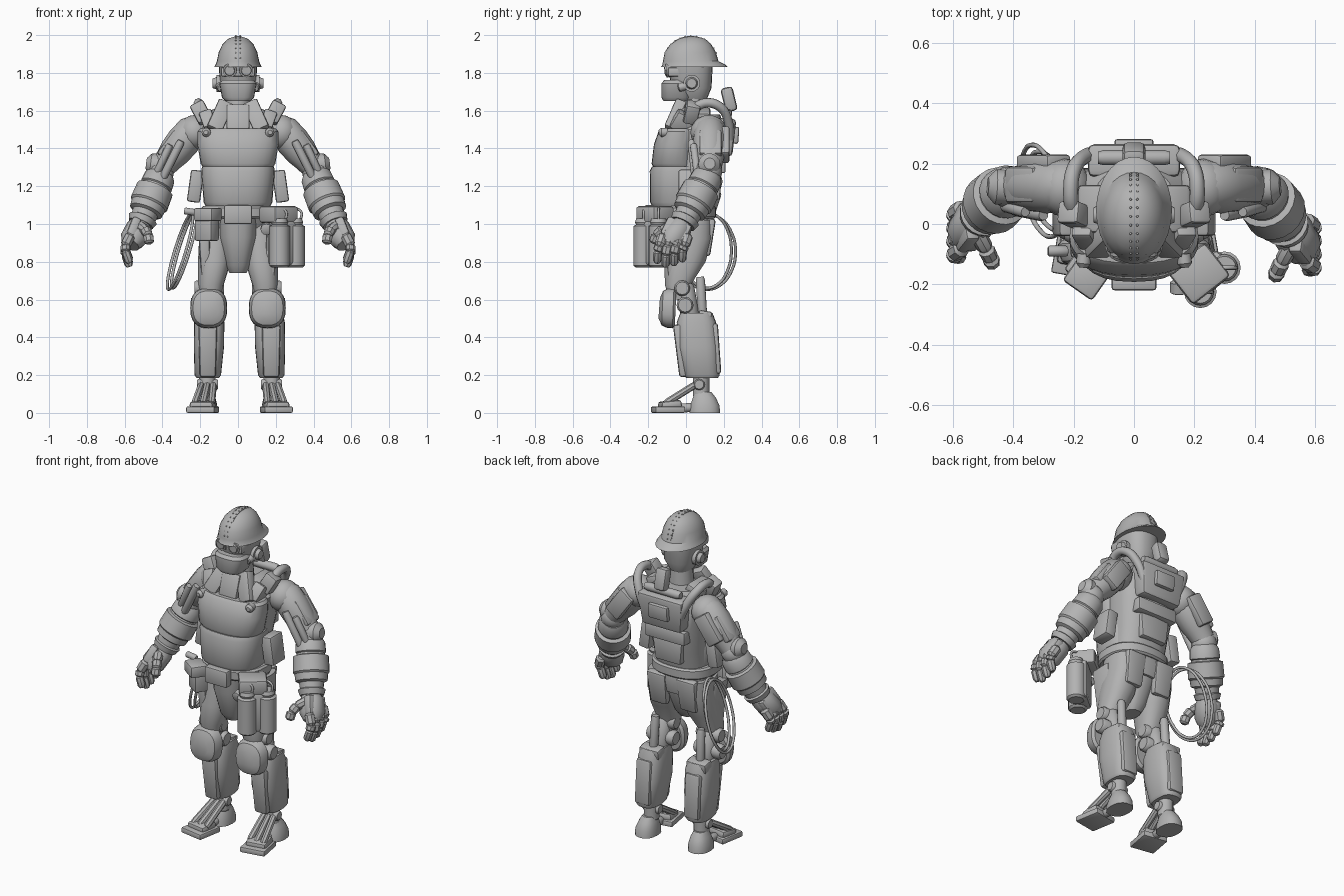
import bpy, bmesh, math
from mathutils import Vector, Matrix, Euler

grey = bpy.data.materials.new("plain grey")
grey.diffuse_color = (0.45, 0.45, 0.45, 1)


def finish(name, bm):
    bmesh.ops.recalc_face_normals(bm, faces=bm.faces)
    me = bpy.data.meshes.new(name)
    bm.to_mesh(me)
    bm.free()
    me.shade_smooth()
    me.set_sharp_from_angle(angle=math.radians(35))
    me.materials.append(grey)
    ob = bpy.data.objects.new(name, me)
    bpy.context.collection.objects.link(ob)
    return ob


def skin(name, rings):
    """Bridge equal-length rings of points and cap both ends."""
    bm = bmesh.new()
    vs = [[bm.verts.new(p) for p in r] for r in rings]
    n = len(vs[0])
    for a, b in zip(vs, vs[1:]):
        for i in range(n):
            bm.faces.new((a[i], a[(i + 1) % n], b[(i + 1) % n], b[i]))
    bm.faces.new(vs[0])
    bm.faces.new(vs[-1][::-1])
    return finish(name, bm)


def superellipse(i, n, power):
    c, s = math.cos(math.tau * i / n), math.sin(math.tau * i / n)
    return math.copysign(abs(c) ** (2 / power), c), math.copysign(abs(s) ** (2 / power), s)


def loft(name, rings, power=2.0, n=24):
    """Stack of horizontal superellipses: (x, y, z, half width, half depth)."""
    unit = [superellipse(i, n, power) for i in range(n)]
    return skin(name, [[(r[0] + r[3] * c, r[1] + r[4] * s, r[2]) for c, s in unit] for r in rings])


def lathe(name, a, b, profile, n=16):
    """Turned part along a -> b, profile of (fraction, radius)."""
    a, b = Vector(a), Vector(b)
    q = (b - a).to_track_quat('Z', 'Y')
    return skin(name, [[a.lerp(b, t) + q @ Vector((r * math.cos(math.tau * i / n),
                r * math.sin(math.tau * i / n), 0)) for i in range(n)] for t, r in profile])


def rod(name, a, b, r, n=12):
    return lathe(name, a, b, [(0, r * .8), (.08, r), (.92, r), (1, r * .8)], n)


def box(name, loc, size, rot=(0, 0, 0), bevel=0.01, taper=1.0):
    bm = bmesh.new()
    bmesh.ops.create_cube(bm, size=1)
    for v in bm.verts:
        k = taper if v.co.z < 0 else 1
        v.co = Vector((v.co.x * size[0] * k, v.co.y * size[1] * k, v.co.z * size[2]))
    bmesh.ops.bevel(bm, geom=bm.edges[:], offset=bevel, segments=2, affect='EDGES', profile=.5)
    e = Euler([math.radians(d) for d in rot])
    bm.transform(Matrix.Translation(loc) @ e.to_matrix().to_4x4())
    return finish(name, bm)


def ball(name, loc, r, scale=(1, 1, 1)):
    bm = bmesh.new()
    bmesh.ops.create_uvsphere(bm, u_segments=16, v_segments=10, radius=r)
    bm.transform(Matrix.Translation(loc) @ Matrix.Diagonal((*scale, 1)))
    return finish(name, bm)


def hose(name, pts, r, closed=False):
    cu = bpy.data.curves.new(name, 'CURVE')
    cu.dimensions = '3D'
    cu.bevel_depth, cu.bevel_resolution, cu.resolution_u = r, 2, 6
    cu.use_fill_caps = True
    sp = cu.splines.new('BEZIER')
    sp.bezier_points.add(len(pts) - 1)
    for b, p in zip(sp.bezier_points, pts):
        b.co = p
        b.handle_left_type = b.handle_right_type = 'AUTO'
    sp.use_cyclic_u = closed
    cu.materials.append(grey)
    ob = bpy.data.objects.new(name, cu)
    bpy.context.collection.objects.link(ob)


# helmet with brim, centre ridge and rivets
loft("helmet", [(0, .045, 1.83, .126, .178), (0, .043, 1.842, .12, .168), (0, .025, 1.862, .112, .147),
                (0, .022, 1.91, .102, .135), (0, .025, 1.95, .083, .11), (0, .03, 1.98, .053, .072),
                (0, .03, 1.992, .02, .03)], n=28)
ridge = []
for i in range(15):
    t = math.radians(8 + 164 * i / 14)
    y, z = .025 - .143 * math.cos(t), 1.86 + .136 * math.sin(t)
    ridge.append([(x, y + k * (.025 - y), z - k * .12) for x, k in ((-.017, 0), (.017, 0), (.017, .14), (-.017, .14))])
    for s in (-1, 1):
        ball("rivet", (s * .011, y, z), .004)
skin("helmet_ridge", ridge)

# head, mask and goggles
loft("head", [(0, .03, 1.66, .06, .08), (0, .03, 1.72, .095, .105), (0, .02, 1.85, .102, .122)], 2.5)
loft("mask", [(0, -.05, 1.652, .068, .07), (0, -.05, 1.67, .085, .08), (0, -.05, 1.745, .098, .08),
              (0, -.05, 1.762, .085, .065)], 2.8)
box("goggle_band", (0, -.045, 1.805), (.18, .1, .05))
loft("neck", [(0, .04, 1.5, .08, .075), (0, .04, 1.6, .065, .07), (0, .04, 1.7, .06, .06)], n=16)

# torso: core, chest and belly armour
loft("torso_core", [(0, .0, 1.07, .16, .14), (0, .03, 1.2, .165, .14), (0, .05, 1.35, .185, .15),
                    (0, .07, 1.5, .2, .14), (0, .08, 1.58, .13, .1)], 2.6)
loft("chest_plate", [(0, -.055, 1.305, .188, .12), (0, -.06, 1.32, .198, .122), (0, -.052, 1.42, .215, .118),
                     (0, -.04, 1.49, .214, .106), (0, -.035, 1.505, .2, .095)], 2.4, 28)
loft("belly_plate", [(0, -.035, 1.095, .172, .145), (0, -.04, 1.115, .182, .15), (0, -.037, 1.28, .195, .155),
                     (0, -.035, 1.305, .19, .145)], 2.5, 28)
box("throat_plate", (0, -.06, 1.56), (.12, .06, .14), (-18, 0, 0))

# back pack
box("back_plate", (0, .205, 1.46), (.31, .11, .2), (-4, 0, 0), .02, .85)
box("back_panel", (0, .262, 1.47), (.13, .035, .09), (-4, 0, 0))
box("lower_back_plate", (0, .175, 1.31), (.27, .07, .08))
box("spine_plate", (0, .155, 1.2), (.2, .06, .14), taper=.85)
box("antenna", (0, .228, 1.66), (.075, .065, .13), (14, 0, 0), .018)
rod("pack_bar", (-.12, .22, 1.585), (.12, .22, 1.585), .025)

# belt, buckle and groin guard
loft("belt", [(0, -.01, 1.03, .185, .16), (0, -.01, 1.04, .195, .17), (0, -.01, 1.085, .195, .17),
              (0, -.01, 1.095, .185, .16)], 2.4, 28)
box("buckle", (0, -.195, 1.05), (.15, .05, .1))
loft("groin_guard", [(0, -.03, .74, .045, .06), (0, -.03, .78, .065, .09), (0, -.02, .93, .1, .14),
                     (0, -.02, 1.04, .105, .15)], 2.6)
loft("hips", [(0, .03, .92, .14, .1), (0, .02, 1.0, .18, .13), (0, 0, 1.05, .18, .14)], 2.4)

# right side canisters and pouches
box("canister_pouch", (.215, -.165, 1.05), (.16, .14, .09), (0, 0, 38), .015)
box("canister_mount", (.245, -.17, .9), (.16, .1, .24), (0, 0, 40), .02)
for x, y, z in ((.22, -.225, .9), (.3, -.145, .9)):
    lathe("canister", (x, y, z - .13), (x, y, z + .13),
          [(0, .042), (.04, .054), (.84, .054), (.87, .04), (.92, .045), (1, .038)])
    hose("canister_handle", [(x - .03, y, z + .11), (x - .03, y, z + .17), (x + .03, y, z + .17),
                             (x + .03, y, z + .11)], .007)
rod("side_gauge", (.15, -.19, .98), (.15, -.23, .97), .03)

# left side pouches and coiled cable
box("left_pouch", (-.16, -.18, 1.05), (.12, .1, .07), (0, 0, -35), .012)
box("left_pouch_body", (-.165, -.15, .98), (.11, .08, .14), (0, 0, -35), .012)
rod("left_peg", (-.22, -.09, 1.06), (-.285, -.09, 1.07), .018)
for k in (0, .022):
    hose("cable_loop", [(-.285 + .06 * math.cos(a) - .03 * math.sin(a) - k, .11 + (.13 + k) * math.sin(a),
                         .86 + .2 * math.cos(a) - k * .3) for a in [math.tau * i / 12 for i in range(12)]],
         .008, True)

for s in (-1, 1):
    def P(x, y, z):
        return (s * x, y, z)

    # the left hand sits a little further back, both lower legs a little to the right
    def H(x, y, z):
        return (s * x, y + (-.012 if s > 0 else .03), z)

    def Q(x, y, z):
        return (s * x + .008, y, z)

    def mbox(name, loc, size, rot=(0, 0, 0), *a, at=P):
        box(name, at(*loc), size, (rot[0], s * rot[1], s * rot[2]), *a)

    # goggles and ear pieces
    lathe("goggle", P(.042, -.08, 1.815), P(.044, -.113, 1.812), [(0, .038), (.8, .036), (.8, .028), (1, .025)])
    lathe("ear_piece", P(.085, .03, 1.745), P(.135, .03, 1.745), [(0, .045), (.6, .045), (.6, .032), (1, .025)])
    rod("mask_hose", P(.09, -.04, 1.72), P(.1, .03, 1.74), .022)

    # collar, shoulder harness and hose
    mbox("collar_strap", (.095, -.055, 1.57), (.085, .06, .17), (-22, -24, 0))
    mbox("collar_wing", (.13, .05, 1.57), (.1, .16, .07), (0, 22, 0), .015)
    mbox("harness_clip", (.195, .03, 1.59), (.08, .075, .11), (-12, 28, 0), .012)
    mbox("harness_strap", (.155, -.02, 1.54), (.07, .1, .1), (-30, 20, 0))
    hose("shoulder_hose", [P(.2, .03, 1.6), P(.21, .1, 1.64), P(.2, .18, 1.62), P(.16, .225, 1.54),
                           P(.12, .23, 1.45)], .025)
    lathe("chest_bolt", P(.165, -.1, 1.485), P(.17, -.145, 1.485), [(0, .024), (.7, .024), (1, .012)])
    mbox("side_pack", (.225, .02, 1.2), (.07, .12, .17), (0, -8, 0), .012)

    # upper arm and elbow
    ball("shoulder", P(.23, .12, 1.485), .092, (.95, 1.05, 1))
    lathe("upper_arm", P(.215, .125, 1.53), P(.4, .125, 1.3),
          [(0, .06), (.12, .083), (.4, .09), (.65, .085), (.8, .075), (1, .065)])
    mbox("arm_plate", (.365, .13, 1.425), (.05, .12, .16), (0, -36, 0), .015)
    mbox("rear_arm_plate", (.3, .205, 1.42), (.1, .05, .18), (0, -36, 0), .012)
    rod("arm_strut", P(.3, .03, 1.44), P(.4, .05, 1.24), .022)
    rod("arm_strut", P(.36, .04, 1.42), P(.43, .06, 1.27), .02)
    ball("elbow", P(.41, .12, 1.28), .072)
    lathe("elbow_disc", P(.4, .12, 1.31), P(.485, .125, 1.32), [(0, .058), (.7, .058), (.85, .045), (1, .03)])

    # forearm with stepped cuffs
    lathe("forearm", P(.405, .125, 1.27), H(.515, -.005, 1.0),
          [(0, .065), (.08, .082), (.25, .086), (.27, .078), (.3, .08), (.32, .1), (.6, .103), (.63, .094),
           (.75, .09), (.78, .07), (.88, .066), (.9, .078), (1, .068)], 20)
    # hand
    lathe("palm", H(.51, .0, 1.01), H(.57, -.08, .89), [(0, .05), (.25, .068), (.75, .07), (1, .05)], 10)
    box("hand_guard", H(.56, -.04, .965), (.05, .14, .11), (-25, s * -22, 0), .015)
    for i in range(4):
        y = -.14 + .044 * i
        k = .02 * abs(i - 1.3)
        j = [H(.57, y + .03, .94), H(.597, y + .012, .885), H(.595, y + .002, .83 + k), H(.575, y, .772 + k)]
        for a, b, r in zip(j, j[1:], (.029, .027, .023)):
            lathe("finger_joint", a, b, [(-.08, r * .6), (.1, r), (.85, r), (1.08, r * .6)], 8)
    j = [H(.52, -.06, .99), H(.49, -.115, .97), H(.475, -.145, .94), H(.47, -.16, .9)]
    for a, b in zip(j, j[1:]):
        lathe("thumb_joint", a, b, [(-.08, .017), (.1, .028), (.85, .027), (1.08, .016)], 8)

    # thigh and hip plates
    loft("thigh", [P(.145, -.035, .6) + (.052, .055), P(.143, -.043, .68) + (.068, .07),
                   P(.125, -.005, .8) + (.087, .11), P(.118, .025, .92) + (.088, .115),
                   P(.115, .03, 1.02) + (.085, .11)], 2.3, 18)
    mbox("thigh_plate", (.175, -.04, .84), (.06, .14, .28), (2, 3, 0), .015, .85)
    mbox("seat_plate", (.1, .12, .93), (.13, .05, .2), (-8, 0, 0), .015, .85)

    # knee
    ring = [superellipse(i, 24, 2.5) for i in range(24)]
    skin("knee_pad", [[P(.155 + w * .098 * c, y + .004 * d, .555 + w * .107 * d) for c, d in ring]
                      for w, y in ((.85, -.055), (1, -.068), (.97, -.1), (.85, -.125), (.5, -.142))])
    rod("knee_axle", P(.075, -.02, .66), P(.23, -.02, .66), .042)
    rod("knee_lower_axle", P(.07, -.005, .57), P(.25, -.005, .57), .045)
    rod("knee_link", P(.155, -.01, .68), P(.155, .03, .48), .05)
    rod("calf_piston", P(.155, .075, .72), P(.16, .09, .48), .025)
    mbox("calf_clamp", (.16, .1, .51), (.13, .07, .06), (-10, 0, 0))

    # shin armour
    loft("shin", [Q(.168, .085, .185) + (.06, .085), Q(.168, .083, .2) + (.07, .095), Q(.162, .063, .35) + (.08, .11),
                  Q(.16, .055, .48) + (.08, .104), Q(.16, .055, .53) + (.068, .085)], 2.8, 24)
    mbox("shin_ridge", (.168, -.02, .33), (.1, .07, .28), (6, 0, 0), .015, .85, at=Q)
    mbox("calf_plate", (.167, .148, .34), (.1, .06, .27), (4, 0, 0), .015, at=Q)

    # ankle, heel and toes
    rod("ankle", Q(.17, .08, .08), Q(.17, .08, .22), .044)
    rod("ankle_axle", Q(.115, .07, .15), Q(.225, .07, .15), .03)
    loft("heel", [Q(.18, .1, 0) + (.064, .082), Q(.18, .1, .04) + (.062, .078), Q(.177, .097, .08) + (.05, .062),
                  Q(.175, .09, .11) + (.036, .045)], 2.3, 18)
    mbox("toe_plate", (.195, -.095, .017), (.152, .16, .034), (0, 0, 10), .008, at=Q)
    mbox("toe_cap", (.195, -.085, .042), (.125, .11, .045), (6, 0, 10), .015, at=Q)
    rod("sole_bar", Q(.187, -.04, .025), Q(.177, .06, .03), .024)
    for dx in (-.045, 0, .045):
        rod("foot_strut", Q(.193 + dx, -.11, .05), Q(.17 + dx * .7, .05, .15), .019, 8)
